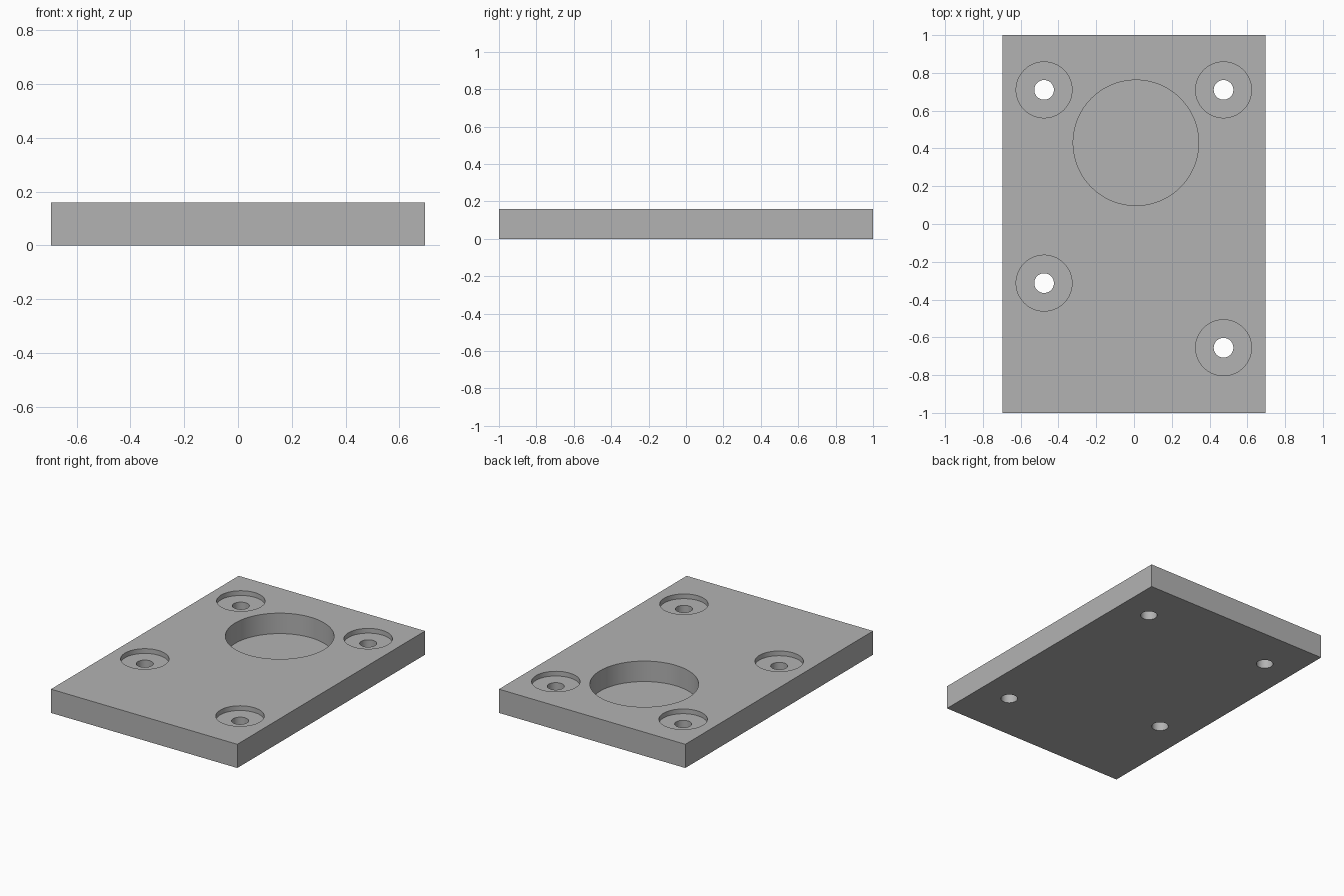
import bpy

cube = bpy.data.objects.get("Cube")
if cube:
    bpy.data.objects.remove(cube, do_unlink=True)

THICK = 0.16
POCKET_DEPTH = 0.138
BORE_DEPTH = 0.032

grey = bpy.data.materials.new("plain grey")
grey.use_nodes = True
colour = (0.45, 0.45, 0.45, 1)
grey.diffuse_color = colour
grey.node_tree.nodes["Principled BSDF"].inputs["Base Color"].default_value = colour

# Flat rectangular plate
bpy.ops.mesh.primitive_cube_add(size=1, location=(0, 0, THICK / 2))
plate = bpy.context.object
plate.name = "mounting_plate"
plate.scale = (1.39, 2, THICK)
bpy.ops.object.transform_apply(location=True, scale=True)
plate.data.materials.append(grey)


def cut(name, x, y, radius, depth, sides=64):
    """Sink a round cutter into the plate from its top face."""
    above = 0.05
    bpy.ops.mesh.primitive_cylinder_add(
        vertices=sides, radius=radius, depth=depth + above,
        location=(x, y, THICK + (above - depth) / 2))
    cutter = bpy.context.object
    cutter.name = name
    cutter.data.materials.append(grey)
    mod = plate.modifiers.new(name, "BOOLEAN")
    mod.operation = "DIFFERENCE"
    mod.solver = "EXACT"
    mod.object = cutter
    bpy.context.view_layer.objects.active = plate
    bpy.ops.object.modifier_apply(modifier=mod.name)
    bpy.data.objects.remove(cutter, do_unlink=True)


# Large round pocket with a thin floor
cut("round_pocket", 0.01, 0.43, 0.332, POCKET_DEPTH, 128)

# Counterbored screw holes
for x, y in [(-0.476, 0.71), (0.474, 0.71), (-0.476, -0.313), (0.474, -0.655)]:
    cut("counterbore", x, y, 0.148, BORE_DEPTH)
    cut("screw_hole", x, y, 0.052, THICK + 0.05)

# Smooth round walls, sharp rims
bpy.ops.object.select_all(action="DESELECT")
plate.select_set(True)
bpy.context.view_layer.objects.active = plate
bpy.ops.object.shade_smooth_by_angle(angle=0.52)
